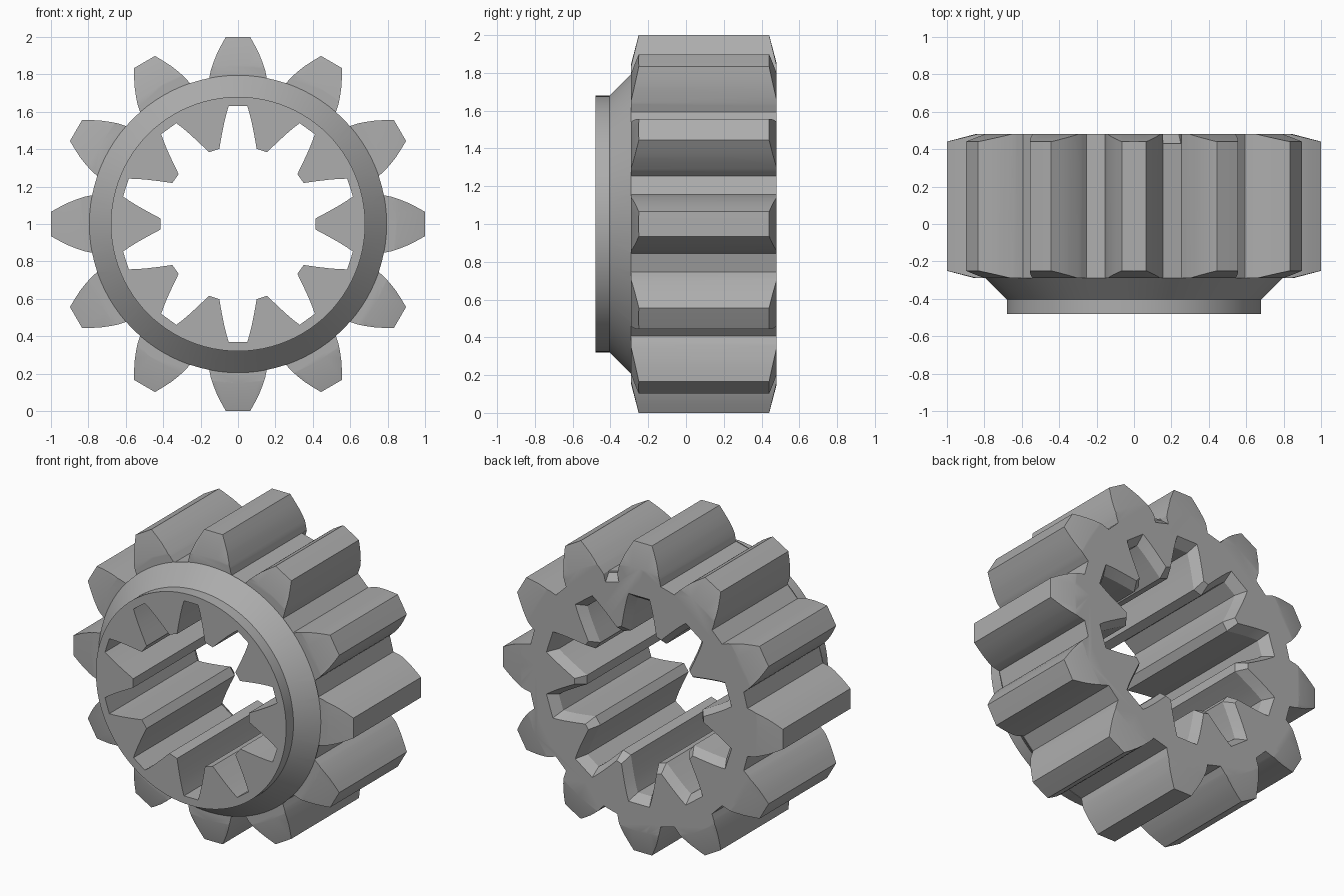
import bpy, bmesh, math
from math import pi, sin, cos

cube = bpy.data.objects.get("Cube")
if cube:
    bpy.data.objects.remove(cube, do_unlink=True)

steel = bpy.data.materials.new("grey_steel")
steel.use_nodes = True
colour = (0.42, 0.42, 0.42, 1)
steel.diffuse_color = colour
steel.node_tree.nodes["Principled BSDF"].inputs["Base Color"].default_value = colour


def loft(name, layers):
    """Closed solid through (y, outline) layers, outlines being (x, z) about the axis."""
    bm = bmesh.new()
    rings = [[bm.verts.new((x, y, z)) for x, z in pts] for y, pts in layers]
    for a, b in zip(rings, rings[1:]):
        for i in range(len(a)):
            j = (i + 1) % len(a)
            bm.faces.new((a[i], a[j], b[j], b[i]))
    bm.faces.new(rings[0])
    bm.faces.new(rings[-1])
    bmesh.ops.recalc_face_normals(bm, faces=bm.faces)
    mesh = bpy.data.meshes.new(name)
    bm.to_mesh(mesh)
    bm.free()
    mesh.materials.append(steel)
    obj = bpy.data.objects.new(name, mesh)
    obj.location.z = 1
    bpy.context.collection.objects.link(obj)
    return obj


def circle(r, n=96):
    return [(r * sin(2 * pi * i / n), r * cos(2 * pi * i / n)) for i in range(n)]


def repeat(half, count):
    """Mirror a half profile (width, radius) and repeat it around the axis."""
    unit = [(-x, r) for x, r in reversed(half)] + half
    pts = []
    for k in range(count):
        a = 2 * pi * k / count
        pts += [(x * cos(a) + r * sin(a), r * cos(a) - x * sin(a)) for x, r in unit]
    return pts


def combine(target, cutter, operation):
    mod = target.modifiers.new(operation.title(), "BOOLEAN")
    mod.operation = operation
    mod.solver = "EXACT"
    mod.object = cutter
    bpy.context.view_layer.objects.active = target
    bpy.ops.object.modifier_apply(modifier=mod.name)
    bpy.data.objects.remove(cutter, do_unlink=True)


# Twelve outer teeth with curved flanks
tooth = [(0.065, 1.0), (0.09, 0.955), (0.113, 0.91), (0.131, 0.865),
         (0.146, 0.82), (0.155, 0.775)]
teeth = repeat(tooth, 12)
gear = loft("pinion_gear", [(-0.29, teeth), (0.48, teeth)])

# Conical chamfer on the tooth ends
envelope = loft("tooth_end_chamfer", [(-0.29, circle(0.85)), (-0.25, circle(1.002)),
                                      (0.44, circle(1.002)), (0.48, circle(0.85))])
combine(gear, envelope, "INTERSECT")

# Stepped front collar
collar = loft("front_collar", [(-0.48, circle(0.68)), (-0.405, circle(0.68)),
                               (-0.29, circle(0.795)), (-0.289, circle(0.7)),
                               (-0.2, circle(0.7))])
combine(gear, collar, "UNION")


# Ten-slot splined bore, widening at the back
def bore(grow):
    slot = [(0.05, 0.63), (0.062, 0.59), (0.074, 0.54), (0.087, 0.475), (0.1, 0.402)]
    return repeat([(x + 0.6 * grow, r + grow) for x, r in slot], 10)


cutter = loft("splined_bore", [(-0.6, bore(0)), (0.42, bore(0)), (0.5, bore(0.055))])
combine(gear, cutter, "DIFFERENCE")

# Small index notch in one valley at the back
turn = pi / 12


def wedge(low):
    corners = [(-0.05, low), (0.05, low), (0.05, 0.84), (-0.05, 0.84)]
    return [(x * cos(turn) + r * sin(turn), r * cos(turn) - x * sin(turn))
            for x, r in corners]


notch = loft("index_notch", [(0.43, wedge(0.78)), (0.49, wedge(0.73))])
combine(gear, notch, "DIFFERENCE")

bpy.ops.object.select_all(action="DESELECT")
gear.select_set(True)
bpy.context.view_layer.objects.active = gear
bpy.ops.object.shade_smooth_by_angle(angle=math.radians(22))
